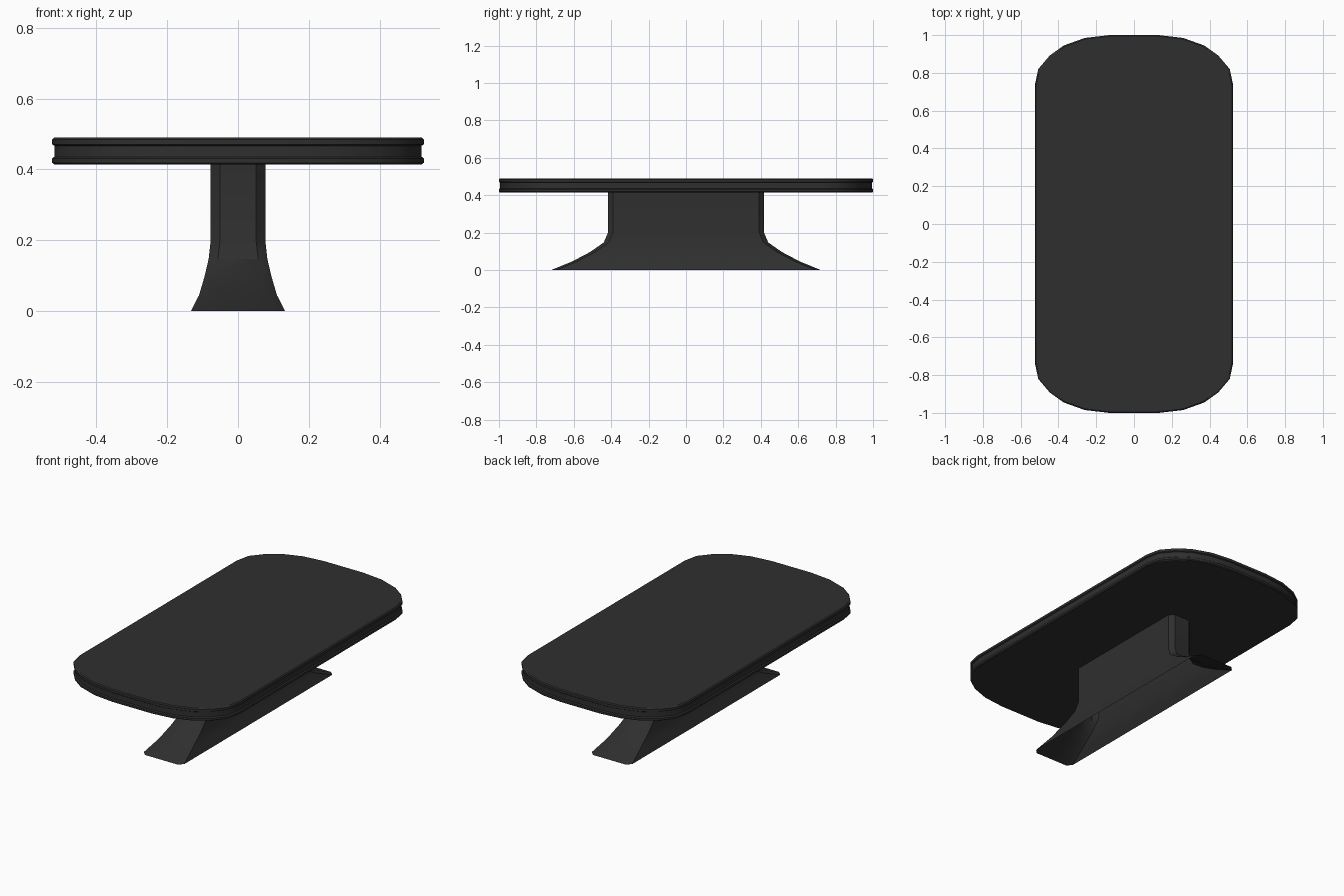
import bpy, math

if "Cube" in bpy.data.objects:
    bpy.data.objects.remove(bpy.data.objects["Cube"])

# One dark material for everything
dark = bpy.data.materials.new("charcoal")
dark.diffuse_color = (0.028, 0.028, 0.028, 1)
dark.use_nodes = True
dark.node_tree.nodes["Principled BSDF"].inputs["Base Color"].default_value = dark.diffuse_color


def mirror_outline(quarter):
    """Counter-clockwise closed outline from its +x +y quarter."""
    q2 = [(-x, y) for x, y in reversed(quarter)]
    half = quarter + q2
    return half + [(-x, -y) for x, y in half]


def loft(name, rings, cap, angle):
    """Skin a stack of equal-length rings, bottom to top."""
    n = len(rings[0])
    verts = [v for ring in rings for v in ring]
    faces = []
    for r in range(len(rings) - 1):
        for i in range(n):
            j = (i + 1) % n
            faces.append((r * n + i, r * n + j, (r + 1) * n + j, (r + 1) * n + i))
    if cap:
        faces.append(tuple(reversed(range(n))))
        faces.append(tuple(range((len(rings) - 1) * n, len(rings) * n)))
    mesh = bpy.data.meshes.new(name)
    mesh.from_pydata(verts, [], faces)
    mesh.materials.append(dark)
    obj = bpy.data.objects.new(name, mesh)
    bpy.context.collection.objects.link(obj)
    bpy.ops.object.select_all(action='DESELECT')
    obj.select_set(True)
    bpy.context.view_layer.objects.active = obj
    bpy.ops.object.shade_smooth_by_angle(angle=math.radians(angle))
    return obj


# Table top: rounded oblong with a grooved rim
HX, HY = 0.525, 1.0
outline = mirror_outline([(HX, 0.735), (0.507, 0.82), (0.446, 0.892),
                          (0.372, 0.945), (0.26, 0.985), (0.13, HY)])
rim = [(0.006, 0.414), (0, 0.419), (0, 0.431), (0.006, 0.436),
       (0.006, 0.467), (0, 0.471), (0, 0.485), (0.006, 0.490)]
loft("table_top",
     [[(x * (HX - d) / HX, y * (HY - d) / HY, z) for x, y in outline] for d, z in rim],
     True, 30)

# Pedestal: chamfered block that flares out to the floor, hollow and open below
CH = 0.026
flare = [(0.133, 0.720, 0.0), (0.110, 0.610, 0.045), (0.095, 0.513, 0.096),
         (0.083, 0.440, 0.147), (0.077, 0.417, 0.20), (0.077, 0.417, 0.416)]
loft("pedestal",
     [[(x, y, z) for x, y in mirror_outline([(hx, hy - CH), (hx - CH, hy)])]
      for hx, hy, z in flare],
     False, 30)
